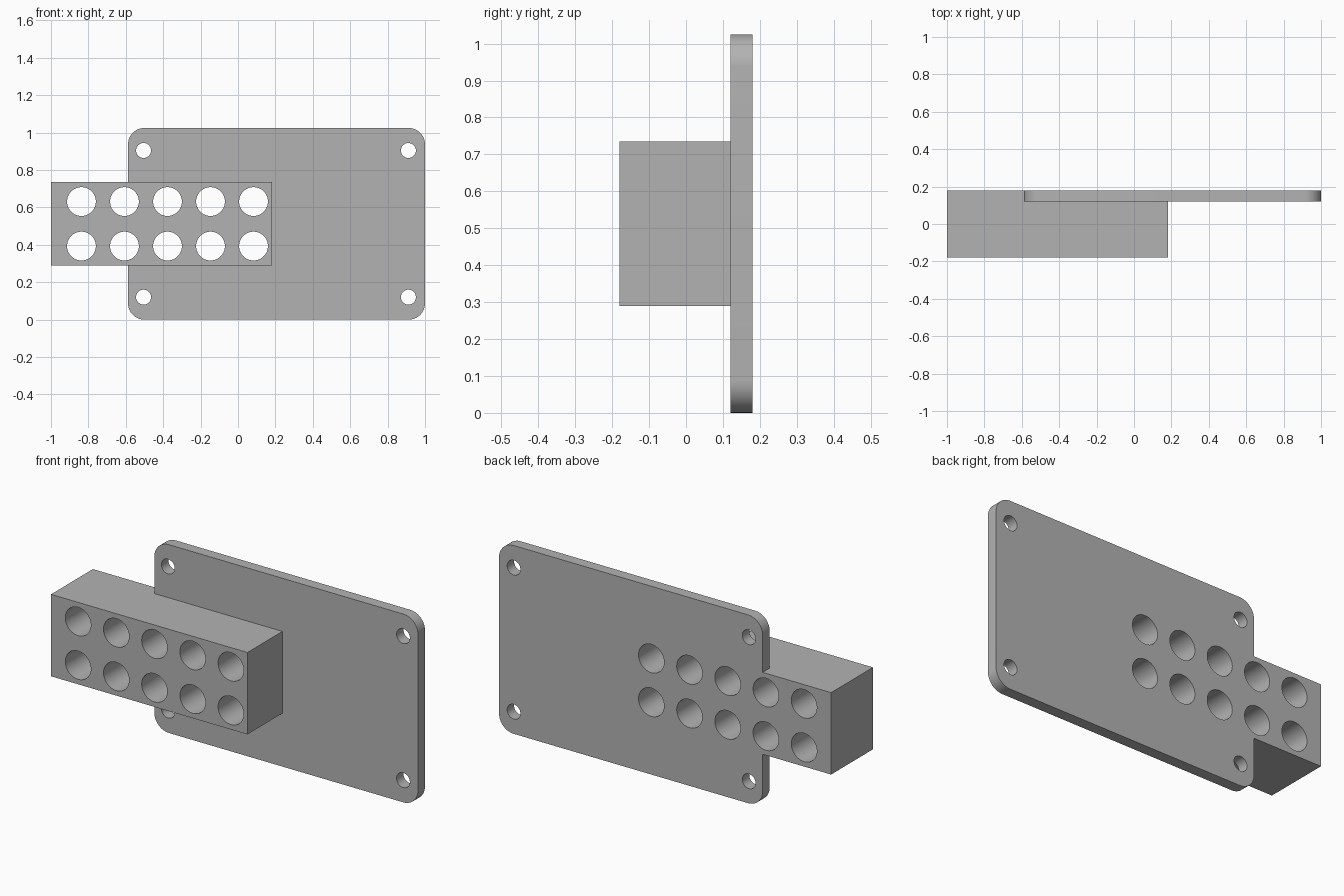
import bpy, bmesh
from math import sin, cos, pi, radians

cube = bpy.data.objects.get("Cube")
if cube:
    bpy.data.objects.remove(cube, do_unlink=True)

BACK, PLATE_FRONT, BLOCK_FRONT = 0.18, 0.12, -0.18
LEFT, RIGHT, HEIGHT = -0.588, 1.0, 1.025
MID = HEIGHT / 2

grey = bpy.data.materials.new("plain_grey")
grey.use_nodes = True
colour = (0.45, 0.45, 0.45, 1)
grey.diffuse_color = colour
grey.node_tree.nodes["Principled BSDF"].inputs["Base Color"].default_value = colour


def arc(x, z, r, start, sweep, steps):
    return [(x + r * cos(start + sweep * i / steps),
             z + r * sin(start + sweep * i / steps)) for i in range(steps + 1)]


def circle(x, z, r):
    return arc(x, z, r, 0, 2 * pi, 64)[:-1]


def prism(name, outlines, y0, y1):
    """Extrude closed x-z outlines from y0 to y1."""
    bm = bmesh.new()
    for outline in outlines:
        face = bm.faces.new([bm.verts.new((x, y0, z)) for x, z in outline])
        new = bmesh.ops.extrude_face_region(bm, geom=[face], use_keep_orig=True)["geom"]
        for v in new:
            if isinstance(v, bmesh.types.BMVert):
                v.co.y = y1
    bmesh.ops.recalc_face_normals(bm, faces=bm.faces)
    mesh = bpy.data.meshes.new(name)
    bm.to_mesh(mesh)
    bm.free()
    mesh.materials.append(grey)
    obj = bpy.data.objects.new(name, mesh)
    bpy.context.collection.objects.link(obj)
    return obj


def combine(target, tool, operation):
    mod = target.modifiers.new(operation.lower(), "BOOLEAN")
    mod.operation, mod.object, mod.solver = operation, tool, "EXACT"
    bpy.context.view_layer.objects.active = target
    bpy.ops.object.modifier_apply(modifier=mod.name)
    bpy.data.objects.remove(tool, do_unlink=True)


# Rounded mounting plate
R = 0.088
corners = [(RIGHT - R, HEIGHT - R), (LEFT + R, HEIGHT - R), (LEFT + R, R), (RIGHT - R, R)]
outline = [p for i, (x, z) in enumerate(corners) for p in arc(x, z, R, i * pi / 2, pi / 2, 16)]
bracket = prism("mounting_bracket", [outline], PLATE_FRONT, BACK)

# Rectangular block fused flush with the back of the plate
x0, x1, half = -1.0, 0.183, 0.223
block = prism("holder_block", [[(x0, MID - half), (x1, MID - half),
                                (x1, MID + half), (x0, MID + half)]], BLOCK_FRONT, BACK)
combine(bracket, block, "UNION")

# Two rows of large bores and four screw holes, cut right through
holes = [circle(-0.837 + 0.23 * i, MID + s * 0.119, 0.077) for i in range(5) for s in (-1, 1)]
holes += [circle(x, MID + s * 0.392, 0.04) for x in (-0.505, 0.911) for s in (-1, 1)]
combine(bracket, prism("hole_cutters", holes, BLOCK_FRONT - 0.1, BACK + 0.1), "DIFFERENCE")

# Smooth the bores and corners, keeping edges sharp
bpy.ops.object.select_all(action="DESELECT")
bracket.select_set(True)
bpy.context.view_layer.objects.active = bracket
bpy.ops.object.shade_smooth_by_angle(angle=radians(30))
